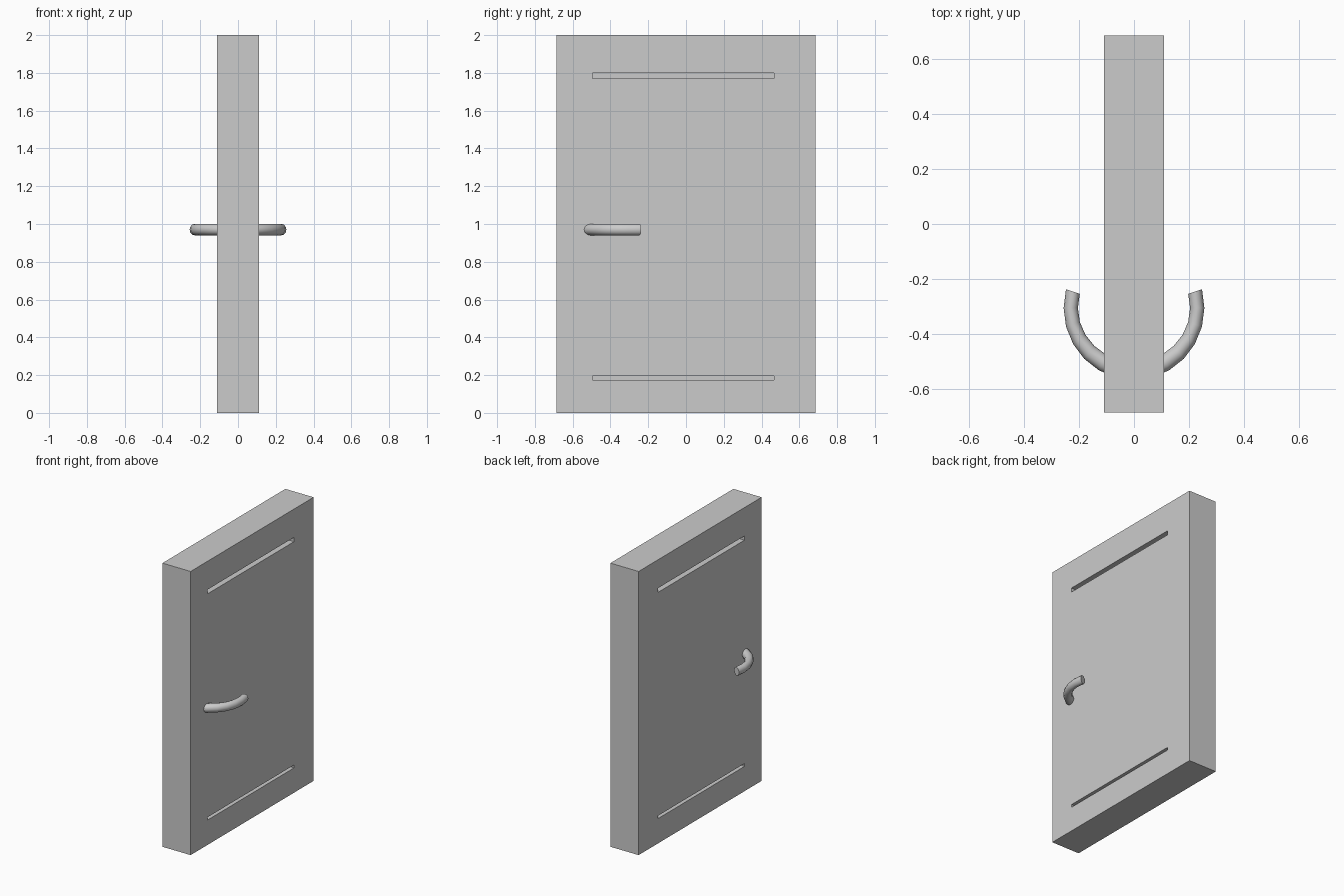
import bpy, bmesh
from math import sin, cos, pi, radians
from mathutils import Matrix, Vector

if "Cube" in bpy.data.objects:
    bpy.data.objects.remove(bpy.data.objects["Cube"])


def make_object(name, bm):
    bmesh.ops.recalc_face_normals(bm, faces=bm.faces)
    mesh = bpy.data.meshes.new(name)
    bm.to_mesh(mesh)
    bm.free()
    ob = bpy.data.objects.new(name, mesh)
    bpy.context.collection.objects.link(ob)
    return ob


def add_box(bm, x, y, z):
    """Box given by (min, max) ranges on each axis."""
    centre = Vector([(a + b) / 2 for a, b in (x, y, z)])
    size = [b - a for a, b in (x, y, z)]
    bmesh.ops.create_cube(bm, size=1, matrix=Matrix.Translation(centre) @ Matrix.Diagonal((*size, 1)))


# Door slab
HALF_THICK = 0.11
bm = bmesh.new()
add_box(bm, (-HALF_THICK, HALF_THICK), (-0.685, 0.685), (0, 2))
door = make_object("door_slab", bm)

# Narrow horizontal slots sunk into both faces
DEPTH = 0.05
bm = bmesh.new()
for z in ((1.77, 1.8), (0.175, 0.195)):
    for x in ((HALF_THICK - DEPTH, 0.15), (-0.15, DEPTH - HALF_THICK)):
        add_box(bm, x, (-0.495, 0.467), z)
cutter = make_object("slot_cutter", bm)
cutter.hide_render = True
cutter.hide_set(True)
cut = door.modifiers.new("slots", 'BOOLEAN')
cut.operation = 'DIFFERENCE'
cut.solver = 'EXACT'
cut.object = cutter

# Curved handle: one elliptical tube arc passing through the door
STEPS, SIDES = 14, 12
bm = bmesh.new()
rings = []
for i in range(STEPS + 1):
    a = radians(-195 + 210 * i / STEPS)
    ring = []
    for j in range(SIDES):
        t = 2 * pi * j / SIDES
        x = (0.23 + 0.026 * cos(t)) * cos(a)
        y = -0.305 + (0.229 + 0.033 * cos(t)) * sin(a)
        ring.append(bm.verts.new((x, y, 0.97 + 0.03 * sin(t))))
    rings.append(ring)
for r0, r1 in zip(rings, rings[1:]):
    for j in range(SIDES):
        k = (j + 1) % SIDES
        bm.faces.new((r0[j], r0[k], r1[k], r1[j]))
bm.faces.new(rings[0])
bm.faces.new(rings[-1])
handle = make_object("door_handle", bm)
bpy.ops.object.select_all(action='DESELECT')
handle.select_set(True)
bpy.context.view_layer.objects.active = handle
bpy.ops.object.shade_smooth_by_angle(angle=radians(40))
